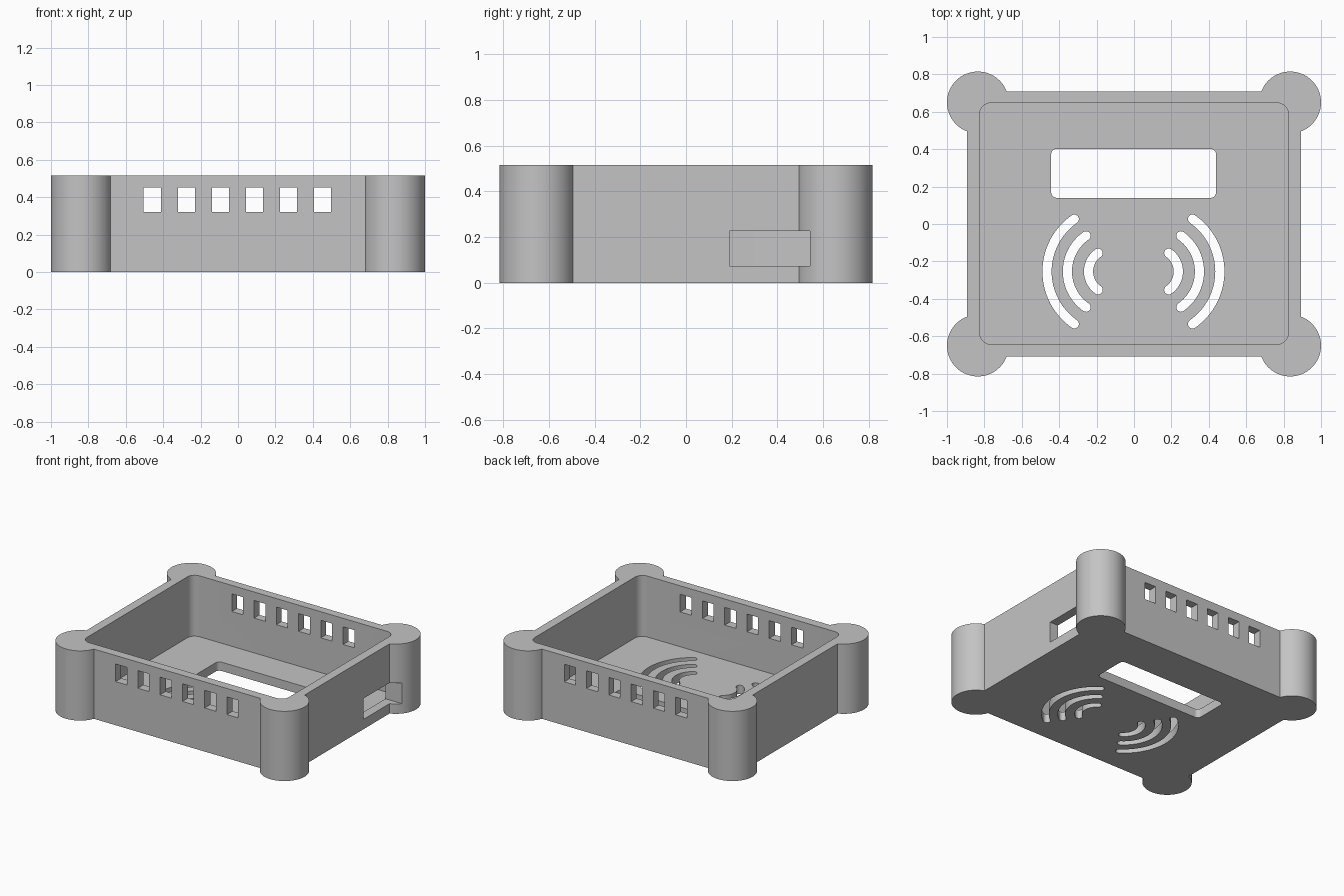
import bpy, bmesh
from math import pi, sin, cos, asin, radians
from mathutils import Matrix

cube = bpy.data.objects.get("Cube")
if cube:
    bpy.data.objects.remove(cube)

HALF_X, HALF_Y, HEIGHT = 0.892, 0.709, 0.515
POST_X, POST_Y, POST_R = 0.835, 0.65, 0.165
FLOOR = 0.065
SHIFT = -0.003          # the openings sit a hair off centre

grey = bpy.data.materials.new("light grey plastic")
grey.use_nodes = True
grey.diffuse_color = (0.55, 0.55, 0.55, 1)
grey.node_tree.nodes["Principled BSDF"].inputs["Base Color"].default_value = (0.55, 0.55, 0.55, 1)


def prism(name, outline, z0, z1):
    """Extrude a closed plan outline between two heights."""
    bm = bmesh.new()
    face = bm.faces.new([bm.verts.new((x, y, z0)) for x, y in outline])
    top = bmesh.ops.extrude_face_region(bm, geom=[face])["geom"]
    bmesh.ops.translate(bm, vec=(0, 0, z1 - z0),
                        verts=[v for v in top if isinstance(v, bmesh.types.BMVert)])
    bmesh.ops.recalc_face_normals(bm, faces=bm.faces)
    mesh = bpy.data.meshes.new(name)
    bm.to_mesh(mesh)
    bm.free()
    mesh.materials.append(grey)
    obj = bpy.data.objects.new(name, mesh)
    bpy.context.collection.objects.link(obj)
    return obj


def arc(cx, cy, r, a0, a1, steps):
    return [(cx + r * cos(a0 + (a1 - a0) * i / steps),
             cy + r * sin(a0 + (a1 - a0) * i / steps)) for i in range(steps + 1)]


def rounded_rect(x0, x1, y0, y1, r):
    corners = [(x1 - r, y1 - r), (x0 + r, y1 - r), (x0 + r, y0 + r), (x1 - r, y0 + r)]
    return [p for i, (x, y) in enumerate(corners)
            for p in arc(x, y, r, i * pi / 2, (i + 1) * pi / 2, 10)]


def box(name, x0, x1, y0, y1, z0, z1):
    return prism(name, [(x0, y0), (x1, y0), (x1, y1), (x0, y1)], z0, z1)


def curved_slot(r, half_width, spread, side):
    """Outline of a bent slot with round ends."""
    cx, cy = 0.12, -0.254
    pts = arc(cx, cy, r + half_width, -spread, spread, 32)
    pts += arc(cx + r * cos(spread), cy + r * sin(spread), half_width, spread, spread + pi, 10)[1:-1]
    pts += arc(cx, cy, r - half_width, spread, -spread, 32)
    pts += arc(cx + r * cos(spread), cy - r * sin(spread), half_width, pi - spread, 2 * pi - spread, 10)[1:-1]
    return [(side * x + SHIFT, y) for x, y in pts]


# Case outline: straight walls running into four round corner posts
start = -pi / 2 + asin((HALF_X - POST_X) / POST_R)
end = pi - asin((HALF_Y - POST_Y) / POST_R)
quarter = arc(POST_X, POST_Y, POST_R, start, end, 60)
outline = (quarter + [(-x, y) for x, y in reversed(quarter)]
           + [(-x, -y) for x, y in quarter] + [(x, -y) for x, y in reversed(quarter)])
case = prism("case", outline, 0, HEIGHT)

# Cavity, screen opening and side port
cutters = [
    prism("cavity", rounded_rect(-0.825, 0.825, -0.643, 0.647, 0.06), FLOOR, 1),
    prism("screen_opening", rounded_rect(-0.443, 0.439, 0.14, 0.402, 0.03), -0.5, 0.2),
    box("side_port", 0.7, 1.2, 0.19, 0.542, 0.073, 0.227),
]

# Vent windows through the front and back walls
for i in range(6):
    x = (i - 2.5) * 0.182 + SHIFT
    cutters.append(box("vent_window", x - 0.046, x + 0.046, -1.2, 1.2, 0.322, 0.452))

# Speaker slots, three on each side
for side in (-1, 1):
    for r in (0.342, 0.233, 0.12):
        cutters.append(prism("speaker_slot", curved_slot(r, 0.0245, radians(55), side), -0.5, 0.2))

# Cut every opening, then drop the cutters
bpy.ops.object.select_all(action="DESELECT")
bpy.context.view_layer.objects.active = case
case.select_set(True)
for cutter in cutters:
    cutter.hide_render = True
    mod = case.modifiers.new(cutter.name, "BOOLEAN")
    mod.operation, mod.solver, mod.object = "DIFFERENCE", "EXACT", cutter
    bpy.ops.object.modifier_apply(modifier=mod.name)
    bpy.data.objects.remove(cutter)

bpy.ops.object.shade_smooth_by_angle(angle=radians(30))
